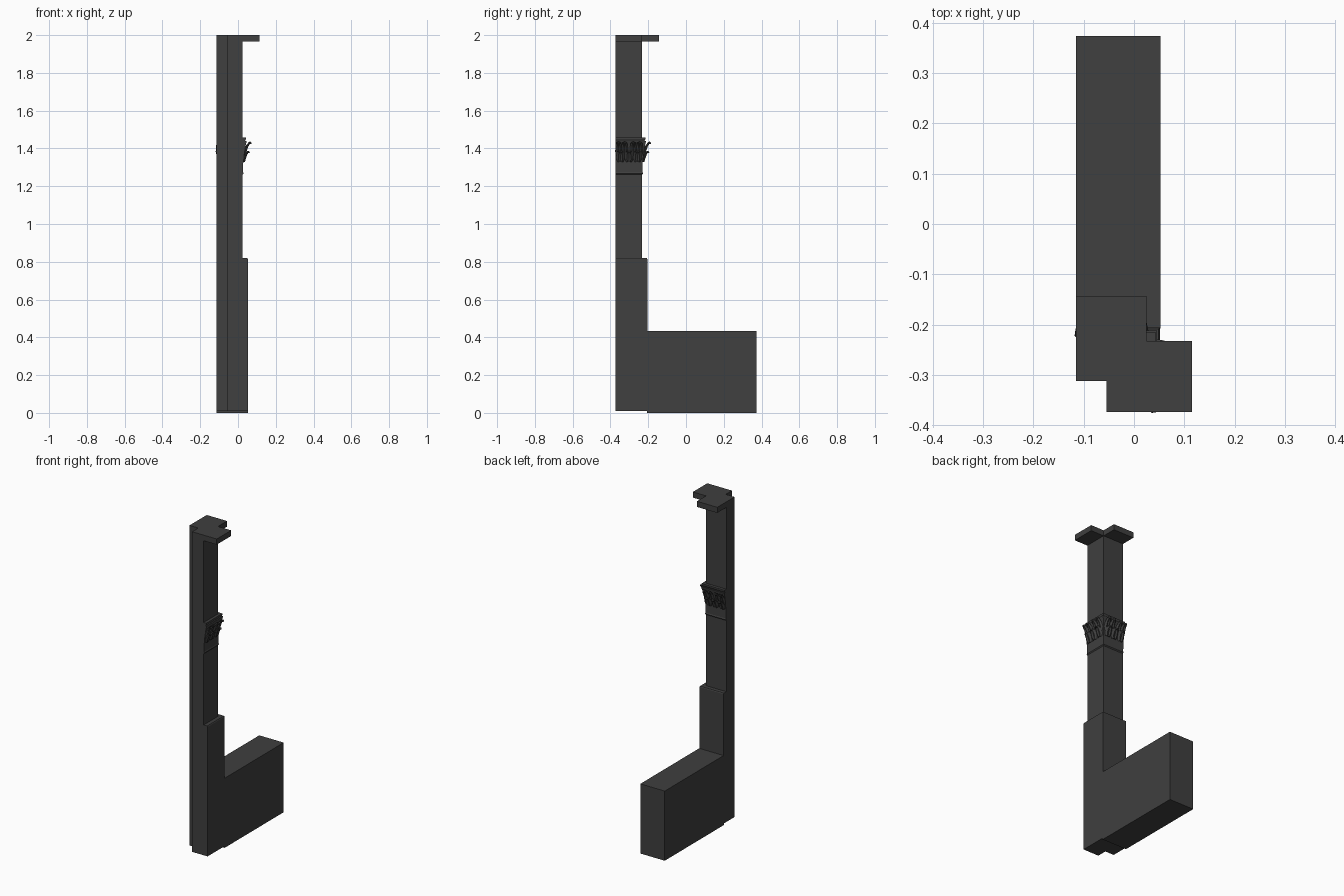
import bpy, bmesh

if "Cube" in bpy.data.objects:
    bpy.data.objects.remove(bpy.data.objects["Cube"])

# Single dark stone colour
stone = bpy.data.materials.new("dark_stone")
stone.use_nodes = True
stone.diffuse_color = (0.05, 0.05, 0.05, 1)
stone.node_tree.nodes["Principled BSDF"].inputs["Base Color"].default_value = (0.05, 0.05, 0.05, 1)

LEFT, FRONT = -0.115, -0.373      # flush outer faces
EDGE_X, EDGE_Y = 0.025, -0.232    # decorated shaft faces
NOTCH_X, NOTCH_Y = -0.055, -0.312 # rebate in the front corner


def finish(bm, name):
    bmesh.ops.recalc_face_normals(bm, faces=bm.faces)
    mesh = bpy.data.meshes.new(name)
    bm.to_mesh(mesh)
    bm.free()
    mesh.materials.append(stone)
    obj = bpy.data.objects.new(name, mesh)
    bpy.context.collection.objects.link(obj)
    return obj


def loft(name, rings):
    """Skin a stack of (outline, height) rings and close both ends."""
    bm = bmesh.new()
    rows = [[bm.verts.new((x, y, z)) for x, y in outline] for outline, z in rings]
    for low, high in zip(rows, rows[1:]):
        for i in range(len(low)):
            j = (i + 1) % len(low)
            bm.faces.new((low[i], low[j], high[j], high[i]))
    bm.faces.new(rows[0])
    bm.faces.new(rows[-1])
    return finish(bm, name)


def footprint(d):
    """Rebated pier outline, pushed out by d on the two decorated faces."""
    return [(LEFT, EDGE_Y + d), (LEFT, NOTCH_Y), (NOTCH_X, NOTCH_Y),
            (NOTCH_X, FRONT), (EDGE_X + d, FRONT), (EDGE_X + d, EDGE_Y + d)]


def pier(name, profile):
    return loft(name, [(footprint(d), z) for z, d in profile])


# Pier parts, from the ground up
pier("pier_base", [(0.01, 0.027), (0.815, 0.027), (0.82, 0.024)])
pier("pier_shaft", [(0.82, 0), (1.97, 0)])
pier("capital_neck", [(1.262, 0), (1.268, 0.005), (1.275, 0.002), (1.335, 0.003)])
pier("capital_bell", [(1.33, 0.004), (1.37, 0.008), (1.41, 0.014), (1.44, 0.021)])
pier("capital_slab", [(1.436, 0.008), (1.44, 0.013), (1.45, 0.018), (1.457, 0.018)])

# Low wall running back from the pier
wall = [(LEFT, -0.207), (0.053, -0.207), (0.053, 0.373), (LEFT, 0.373)]
loft("low_wall", [(wall, 0), (wall, 0.433)])

# Top plate with arms over both decorated faces
plate = [(LEFT, -0.143), (LEFT, NOTCH_Y), (NOTCH_X, NOTCH_Y), (NOTCH_X, FRONT),
         (0.115, FRONT), (0.115, EDGE_Y), (EDGE_X, EDGE_Y), (EDGE_X, -0.143)]
loft("top_plate", [(plate, 1.965), (plate, 2.0)])


def leaf(bm, u, z0, height, width, reach, swap):
    """Ridged leaf curling outwards; swap puts it on the back face."""
    rows = []
    # height fraction, outward fraction, width fraction
    for h, out, w in ((0, 0.2, 0.6), (0.3, 0.35, 1), (0.65, 0.6, 0.9),
                      (0.9, 1, 0.7), (0.8, 1.05, 0.3)):
        row = []
        for side, ridge in ((-1, -0.006), (-0.5, 0.002), (0, -0.002), (0.5, 0.002), (1, -0.006)):
            a = EDGE_X + reach * out + ridge
            b = EDGE_Y + u + side * w * width / 2
            x, y = (b - EDGE_Y + EDGE_X, a - EDGE_X + EDGE_Y) if swap else (a, b)
            row.append(bm.verts.new((x, y, z0 + height * h)))
        rows.append(row)
    for low, high in zip(rows, rows[1:]):
        for i in range(len(low) - 1):
            bm.faces.new((low[i], low[i + 1], high[i + 1], high[i]))


# Carved foliage, two tiers on each decorated face
for swap, side in ((False, "left"), (True, "back")):
    bm = bmesh.new()
    for u in (-0.115, -0.07, -0.025):
        leaf(bm, u, 1.33, 0.06, 0.042, 0.031, swap)
    for u in (-0.125, -0.093, -0.047, -0.013):
        leaf(bm, u, 1.36, 0.08, 0.03, 0.04, swap)
    obj = finish(bm, side + "_capital_leaves")
    thick = obj.modifiers.new("thickness", "SOLIDIFY")
    thick.thickness = 0.008
    thick.offset = 0
